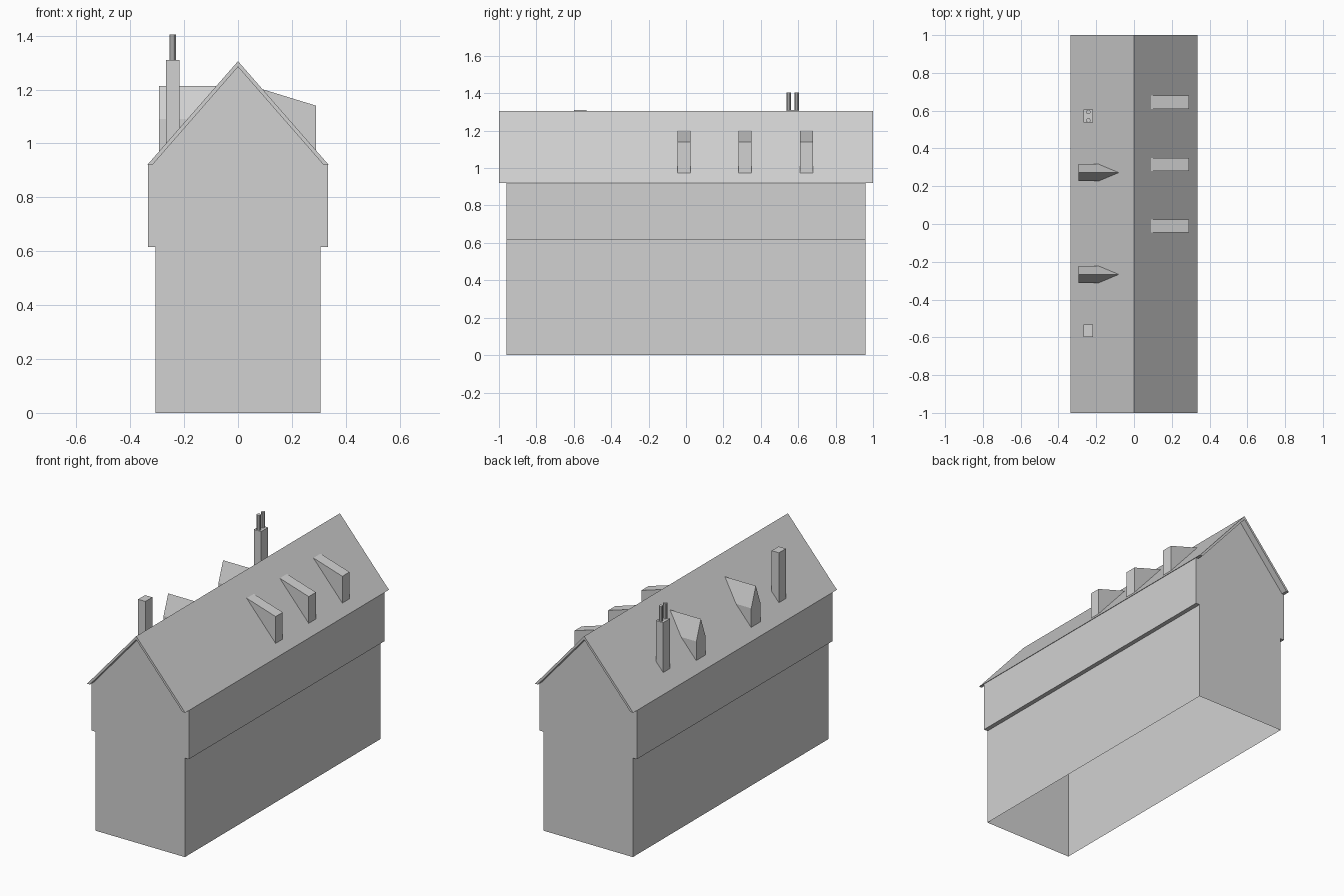
import bpy
import bmesh
from mathutils import Vector

default = bpy.data.objects.get("Cube")
if default:
    bpy.data.objects.remove(default, do_unlink=True)

GREY = (0.64, 0.64, 0.64, 1.0)
grey = bpy.data.materials.new("light_grey")
grey.use_nodes = True
grey.diffuse_color = GREY
grey.node_tree.nodes["Principled BSDF"].inputs["Base Color"].default_value = GREY

# Profile coordinates (u, v) and extrusion depth d for each axis
AXES = {
    "X": lambda u, v, d: Vector((d, u, v)),
    "Y": lambda u, v, d: Vector((u, d, v)),
    "Z": lambda u, v, d: Vector((u, v, d)),
}


def prism(name, profile, axis, start, end, caps=True):
    """Extrude a closed profile along an axis."""
    bm = bmesh.new()
    place = AXES[axis]
    a = [bm.verts.new(place(u, v, start)) for u, v in profile]
    b = [bm.verts.new(place(u, v, end)) for u, v in profile]
    n = len(profile)
    for i in range(n):
        j = (i + 1) % n
        bm.faces.new((a[i], a[j], b[j], b[i]))
    if caps:
        bm.faces.new(a)
        bm.faces.new(b)
    bmesh.ops.recalc_face_normals(bm, faces=bm.faces)
    mesh = bpy.data.meshes.new(name)
    bm.to_mesh(mesh)
    bm.free()
    mesh.materials.append(grey)
    obj = bpy.data.objects.new(name, mesh)
    bpy.context.collection.objects.link(obj)
    return obj


def rect(u0, u1, v0, v1):
    return [(u0, v0), (u1, v0), (u1, v1), (u0, v1)]


def mirrored(half):
    """Complete a right-hand outline that ends on the centre line."""
    return half + [(-u, v) for u, v in reversed(half) if u > 0]


# Main dimensions
WALL_Y = 0.96
JETTY_Z = 0.615
EAVE_Z = 0.92
RIDGE_Z = 1.305

# Lower storey: open underneath
prism("lower_walls", rect(-0.307, 0.307, -WALL_Y, WALL_Y), "Z", 0, JETTY_Z, caps=False)

# Jettied upper storey with gable ends
prism("upper_walls", mirrored([(0.334, JETTY_Z), (0.334, EAVE_Z), (0, 1.29)]),
      "Y", -WALL_Y, WALL_Y)

# Thin pitched roof overhanging both gables
roof = [(0.337, EAVE_Z), (0, RIDGE_Z), (-0.337, EAVE_Z),
        (-0.318, EAVE_Z), (0, 1.284), (0.318, EAVE_Z)]
prism("roof", roof, "Y", -1, 1)

# Shed dormers on the left slope
shed = [(0.088, 1.202), (0.29, 1.14), (0.29, 0.972)]
for i, y in enumerate((-0.01, 0.315, 0.645)):
    prism(f"shed_dormer_{i + 1}", shed, "Y", y - 0.035, y + 0.035)

# Gabled dormers on the right slope
for i, y in enumerate((-0.267, 0.272)):
    outline = [(y + u, v) for u, v in mirrored([(0.045, 0.972), (0.045, 1.09), (0, 1.213)])]
    prism(f"gabled_dormer_{i + 1}", outline, "X", -0.293, -0.081)

# Chimney stacks
CHIMNEY_X = -0.242
for label, y in (("front", -0.565), ("back", 0.571)):
    prism(f"{label}_chimney",
          rect(CHIMNEY_X - 0.025, CHIMNEY_X + 0.025, y - 0.034, y + 0.034),
          "Z", 0.98, 1.31)

# Paired pots on the back chimney
for i, y in enumerate((0.549, 0.593)):
    bpy.ops.mesh.primitive_cylinder_add(vertices=10, radius=0.012, depth=0.1,
                                        location=(CHIMNEY_X, y, 1.355))
    pot = bpy.context.object
    pot.name = f"chimney_pot_{i + 1}"
    pot.data.materials.append(grey)
